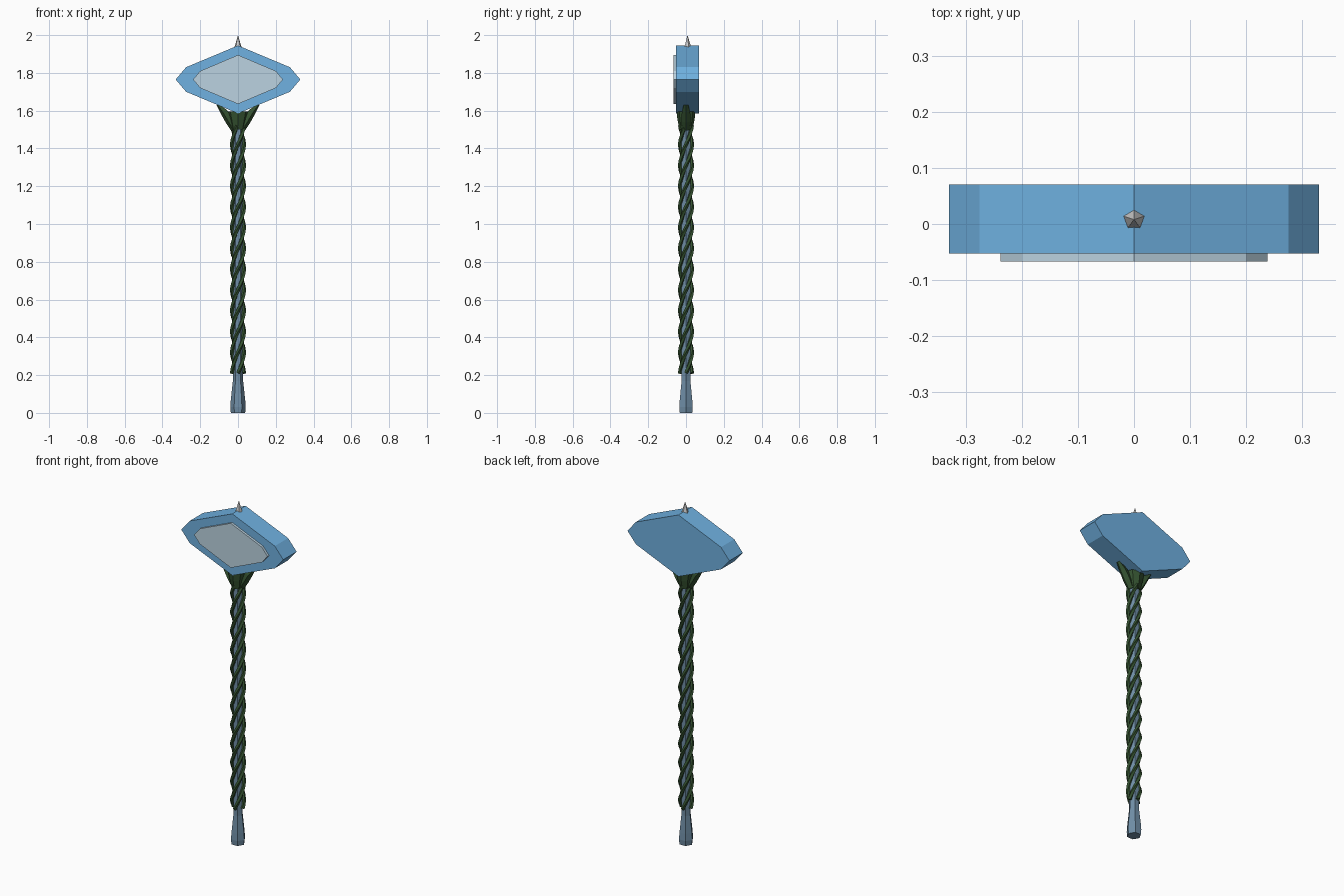
import bpy, bmesh, math
from mathutils import Vector

if "Cube" in bpy.data.objects:
    bpy.data.objects.remove(bpy.data.objects["Cube"])


def material(name, color):
    m = bpy.data.materials.new(name)
    m.diffuse_color = (*color, 1)
    m.use_nodes = True
    m.node_tree.nodes["Principled BSDF"].inputs["Base Color"].default_value = m.diffuse_color
    return m


BLUE = material("blue", (0.16, 0.44, 0.75))
PALE = material("pale", (0.50, 0.65, 0.75))
STEEL = material("steel_blue", (0.16, 0.27, 0.38))
GREEN = material("green", (0.035, 0.085, 0.03))


def loft(name, rings, mat):
    """Skin a list of equal-length vertex rings and cap both ends."""
    bm = bmesh.new()
    rs = [[bm.verts.new(p) for p in r] for r in rings]
    n = len(rs[0])
    for a, b in zip(rs, rs[1:]):
        for i in range(n):
            j = (i + 1) % n
            bm.faces.new((a[i], a[j], b[j], b[i]))
    bm.faces.new(rs[0][::-1])
    bm.faces.new(rs[-1])
    bmesh.ops.recalc_face_normals(bm, faces=bm.faces)
    me = bpy.data.meshes.new(name)
    bm.to_mesh(me)
    bm.free()
    ob = bpy.data.objects.new(name, me)
    bpy.context.collection.objects.link(ob)
    if mat:
        me.materials.append(mat)
    return ob


def ring(rx, ry, z, n=6):
    return [(rx * math.cos(2 * math.pi * i / n), ry * math.sin(2 * math.pi * i / n), z)
            for i in range(n)]


def plate(name, xs, zs, y0, y1, mat):
    """Eight-sided pointed plate, symmetric about x = 0 and z = 1.765."""
    zc = 1.765
    right = [(0, zs[0]), (xs[0], zs[1]), (xs[1], 0), (xs[0], -zs[1]), (0, -zs[0])]
    pts = right + [(-x, z) for x, z in right[3:0:-1]]
    loft(name, [[(x, y, zc + z) for x, z in pts] for y in (y0, y1)], mat)


# Head, front panel
plate("head", (0.275, 0.33), (0.18, 0.065), -0.053, 0.07, BLUE)
plate("front_panel", (0.20, 0.238), (0.13, 0.045), -0.067, -0.05, PALE)

# Top spike
bpy.ops.mesh.primitive_cone_add(vertices=5, radius1=0.02, radius2=0, depth=0.065,
                                location=(0, 0.008, 1.9675))
bpy.context.object.name = "top_spike"

# Pole and pommel
loft("pole", [ring(0.027, 0.027, 0.16), ring(0.027, 0.027, 1.6)], STEEL)
loft("pommel", [ring(0.038, 0.038, 0), ring(0.041, 0.041, 0.03), ring(0.038, 0.038, 0.07),
                ring(0.027, 0.027, 0.17), ring(0.025, 0.025, 0.21)], STEEL)

# Vines twisting up the pole
STRANDS, PITCH, STEPS = 4, 0.44, 72
for s in range(STRANDS):
    rings = []
    for k in range(STEPS + 1):
        z = 0.21 + 1.31 * k / STEPS
        a = 2 * math.pi * ((z - 0.21) / PITCH + s / STRANDS)
        out = Vector((math.cos(a), math.sin(a), 0))
        along = Vector((-math.sin(a) * 0.029, math.cos(a) * 0.029, PITCH / (2 * math.pi))).normalized()
        side = along.cross(out)
        c = out * 0.029 + Vector((0, 0, z))
        rings.append([c + (out * math.cos(t) * 0.013 + side * math.sin(t) * 0.011)
                      for t in (2 * math.pi * i / 5 for i in range(5))])
    loft(f"vine_{s + 1}", rings, GREEN)

# Collar flaring under the head, with a prong to each side
loft("collar", [ring(0.034, 0.034, 1.50, 8), ring(0.046, 0.045, 1.55, 8),
                ring(0.058, 0.050, 1.595, 8)], GREEN)
for sx, label in ((1, "right"), (-1, "left")):
    path = [(0.02, 1.50, 0.016, 0.02), (0.045, 1.545, 0.02, 0.025),
            (0.075, 1.595, 0.018, 0.022), (0.108, 1.632, 0.006, 0.012)]
    loft(f"collar_prong_{label}",
         [[(sx * (x + dx * r), dy * w, z - dx * r * 0.4)
           for dx, dy in ((1, 0), (0.3, 1), (-1, 0.6), (-1, -0.6), (0.3, -1))]
          for x, z, r, w in path], GREEN)
